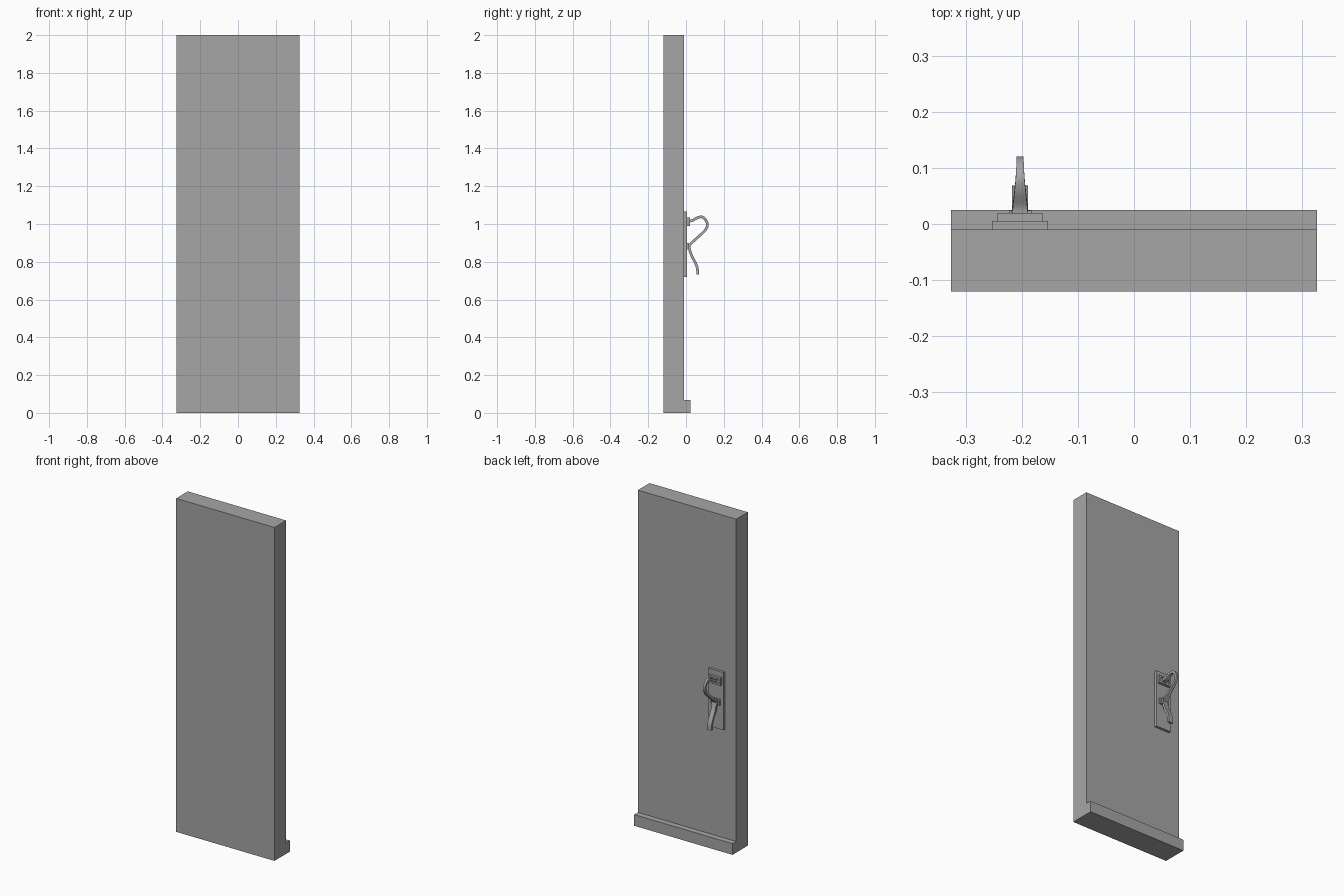
import bpy, bmesh
from mathutils import Vector

cube = bpy.data.objects.get("Cube")
if cube:
    bpy.data.objects.remove(cube, do_unlink=True)

grey = bpy.data.materials.new("mid grey")
grey.use_nodes = True
colour = (0.38, 0.38, 0.38, 1)
grey.diffuse_color = colour
grey.node_tree.nodes["Principled BSDF"].inputs["Base Color"].default_value = colour

HX = -0.203  # handle centre line


def finish(name, bm):
    bmesh.ops.recalc_face_normals(bm, faces=bm.faces)
    mesh = bpy.data.meshes.new(name)
    bm.to_mesh(mesh)
    bm.free()
    mesh.materials.append(grey)
    ob = bpy.data.objects.new(name, mesh)
    bpy.context.collection.objects.link(ob)
    return ob


def box(name, x0, x1, y0, y1, z0, z1):
    bm = bmesh.new()
    bmesh.ops.create_cube(bm, size=1)
    lo, hi = Vector((x0, y0, z0)), Vector((x1, y1, z1))
    for v in bm.verts:
        v.co = (lo + hi) / 2 + v.co * (hi - lo)
    return finish(name, bm)


def spline(points, steps=5):
    """Smooth path through points (y, z, width)."""
    p = [Vector(q) for q in points]
    p = [2 * p[0] - p[1]] + p + [2 * p[-1] - p[-2]]
    out = []
    for a, b, c, d in zip(p, p[1:], p[2:], p[3:]):
        for i in range(steps):
            t = i / steps
            out.append((2 * b + (c - a) * t + (2 * a - 5 * b + 4 * c - d) * t ** 2
                        + (3 * b - a - 3 * c + d) * t ** 3) / 2)
    return out + [p[-2]]


def ribbon(name, points, thick):
    """Flat bar swept along a path in the y-z plane."""
    path = spline(points)
    bm = bmesh.new()
    rings = []
    for i, p in enumerate(path):
        t = path[min(i + 1, len(path) - 1)] - path[max(i - 1, 0)]
        n = Vector((-t.y, t.x)).normalized() * thick / 2
        w = p.z / 2
        rings.append([bm.verts.new((HX + sx * w, p.x + s * n.x, p.y + s * n.y))
                      for sx, s in ((-1, -1), (1, -1), (1, 1), (-1, 1))])
    for a, b in zip(rings, rings[1:]):
        for k in range(4):
            m = (k + 1) % 4
            bm.faces.new((a[k], a[m], b[m], b[k]))
    bm.faces.new(rings[0])
    bm.faces.new(rings[-1])
    ob = finish(name, bm)
    bpy.ops.object.select_all(action='DESELECT')
    bpy.context.view_layer.objects.active = ob
    ob.select_set(True)
    bpy.ops.object.shade_smooth_by_angle(angle=0.6)
    return ob


# Door slab and weather bar at its foot
box("door_slab", -0.326, 0.326, -0.12, -0.01, 0, 2)
box("weather_bar", -0.326, 0.326, -0.01, 0.025, 0, 0.067)

# Back plate of the handle
box("handle_plate", HX - 0.05, HX + 0.05, -0.01, 0.005, 0.72, 1.065)

# Upper mount: pad with a raised rim
box("upper_mount_pad", HX - 0.032, HX + 0.032, 0.005, 0.013, 0.995, 1.03)
for side, name in ((-1, "right"), (1, "left")):
    x = HX + side * 0.035
    box("upper_mount_rim_" + name, x - 0.005, x + 0.005, 0.005, 0.02, 1.0, 1.026)
for z, name in ((0.994, "bottom"), (1.03, "top")):
    box("upper_mount_rim_" + name, HX - 0.04, HX + 0.04, 0.005, 0.02, z - 0.005, z + 0.005)

# Lower mount and its two pivot cheeks
box("lower_mount", HX - 0.03, HX + 0.03, 0.005, 0.013, 0.865, 0.9)
for side, name in ((-1, "right"), (1, "left")):
    x = HX + side * 0.017
    box("pivot_cheek_" + name, x - 0.003, x + 0.003, 0.005, 0.024, 0.868, 0.897)

# Curved grip, wide at the roots and narrow at its crest
ribbon("grip_loop", [
    (0.006, 1.015, 0.030), (0.032, 1.018, 0.026), (0.06, 1.033, 0.020),
    (0.085, 1.037, 0.015), (0.105, 1.02, 0.013), (0.113, 0.995, 0.013),
    (0.102, 0.968, 0.013), (0.065, 0.932, 0.018), (0.035, 0.905, 0.024),
    (0.012, 0.882, 0.028)], 0.014)

# Lower lever, flaring outward at the tip
ribbon("lever", [
    (0.012, 0.895, 0.028), (0.018, 0.868, 0.028), (0.03, 0.832, 0.028),
    (0.049, 0.795, 0.028), (0.06, 0.765, 0.028), (0.062, 0.732, 0.028)], 0.014)
